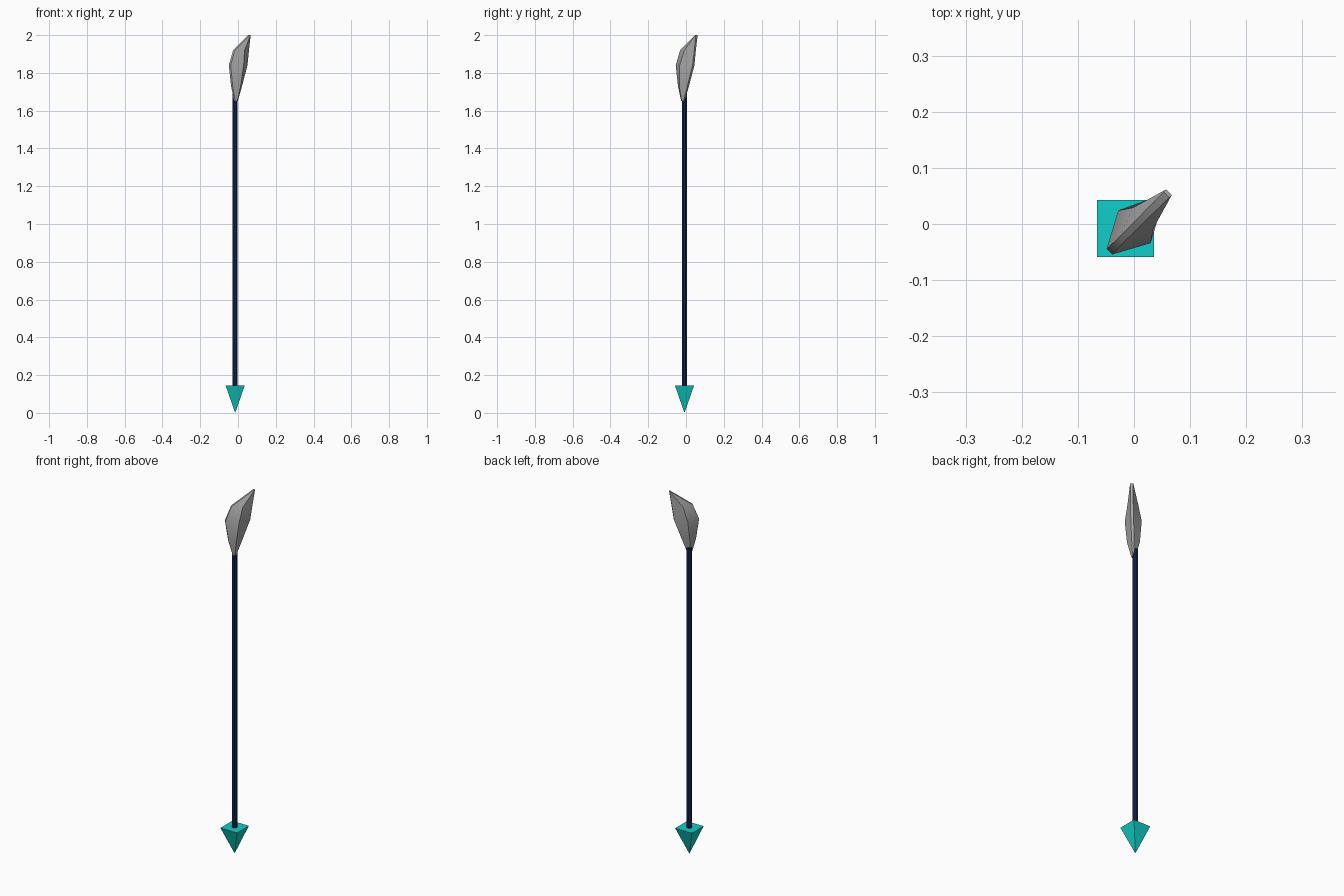
import bpy, bmesh, math
from mathutils import Vector

if "Cube" in bpy.data.objects:
    bpy.data.objects.remove(bpy.data.objects["Cube"])

CX, CY = -0.015, -0.008          # shaft axis


def material(name, rgb):
    m = bpy.data.materials.new(name)
    m.diffuse_color = (*rgb, 1)
    m.use_nodes = True
    m.node_tree.nodes["Principled BSDF"].inputs["Base Color"].default_value = m.diffuse_color
    return m


def finish(name, bm, mat):
    bmesh.ops.recalc_face_normals(bm, faces=bm.faces[:])
    me = bpy.data.meshes.new(name)
    bm.to_mesh(me)
    bm.free()
    me.materials.append(mat)
    ob = bpy.data.objects.new(name, me)
    bpy.context.collection.objects.link(ob)
    return ob


def smooth(ob, degrees):
    bpy.ops.object.select_all(action='DESELECT')
    ob.select_set(True)
    bpy.context.view_layer.objects.active = ob
    bpy.ops.object.shade_smooth_by_angle(angle=math.radians(degrees))


def cone(name, mat, sides, r_low, r_high, z0, z1, turn=0):
    bm = bmesh.new()
    bmesh.ops.create_cone(bm, cap_ends=True, segments=sides,
                          radius1=r_low, radius2=r_high, depth=z1 - z0)
    bmesh.ops.remove_doubles(bm, verts=bm.verts[:], dist=1e-5)
    for v in bm.verts:
        x, y, z = v.co
        c, s = math.cos(turn), math.sin(turn)
        v.co = (CX + x * c - y * s, CY + x * s + y * c, z + (z0 + z1) / 2)
    return finish(name, bm, mat)


steel = material("steel grey", (0.40, 0.40, 0.40))
navy = material("navy blue", (0.006, 0.018, 0.085))
teal = material("bright teal", (0.005, 0.62, 0.58))

# shaft
cone("shaft", navy, 8, 0.0145, 0.0145, 0.14, 1.69, math.pi / 8)

# inverted square pyramid foot
cone("foot_spike", teal, 4, 0.0, 0.051 * math.sqrt(2), 0.0, 0.146, math.pi / 4)

# blade: lofted hexagon sections lying in the diagonal plane
along = Vector((1, 1, 0)).normalized()
across = Vector((1, -1, 0)).normalized()
levels = [  # height, back edge, front edge, half thickness, edge half thickness
    (1.65, -0.028, -0.010, 0.010, 0.004),
    (1.73, -0.050, 0.020, 0.031, 0.006),
    (1.84, -0.066, 0.060, 0.041, 0.007),
    (1.92, -0.034, 0.072, 0.026, 0.006),
    (2.00, 0.078, 0.084, 0.008, 0.007),
]
bm = bmesh.new()
rings = []
for z, back, front, w, e in levels:
    mid = (back + front) / 2
    pts = [(back, -e), (mid, -w), (front, -e), (front, e), (mid, w), (back, e)]
    rings.append([bm.verts.new(along * d + across * (s + 0.004) + Vector((0, 0, z)))
                  for d, s in pts])
for a, b in zip(rings, rings[1:]):
    for i in range(6):
        j = (i + 1) % 6
        bm.faces.new((a[i], a[j], b[j], b[i]))
bm.faces.new(rings[0])
bm.faces.new(rings[-1])
smooth(finish("blade", bm, steel), 35)
